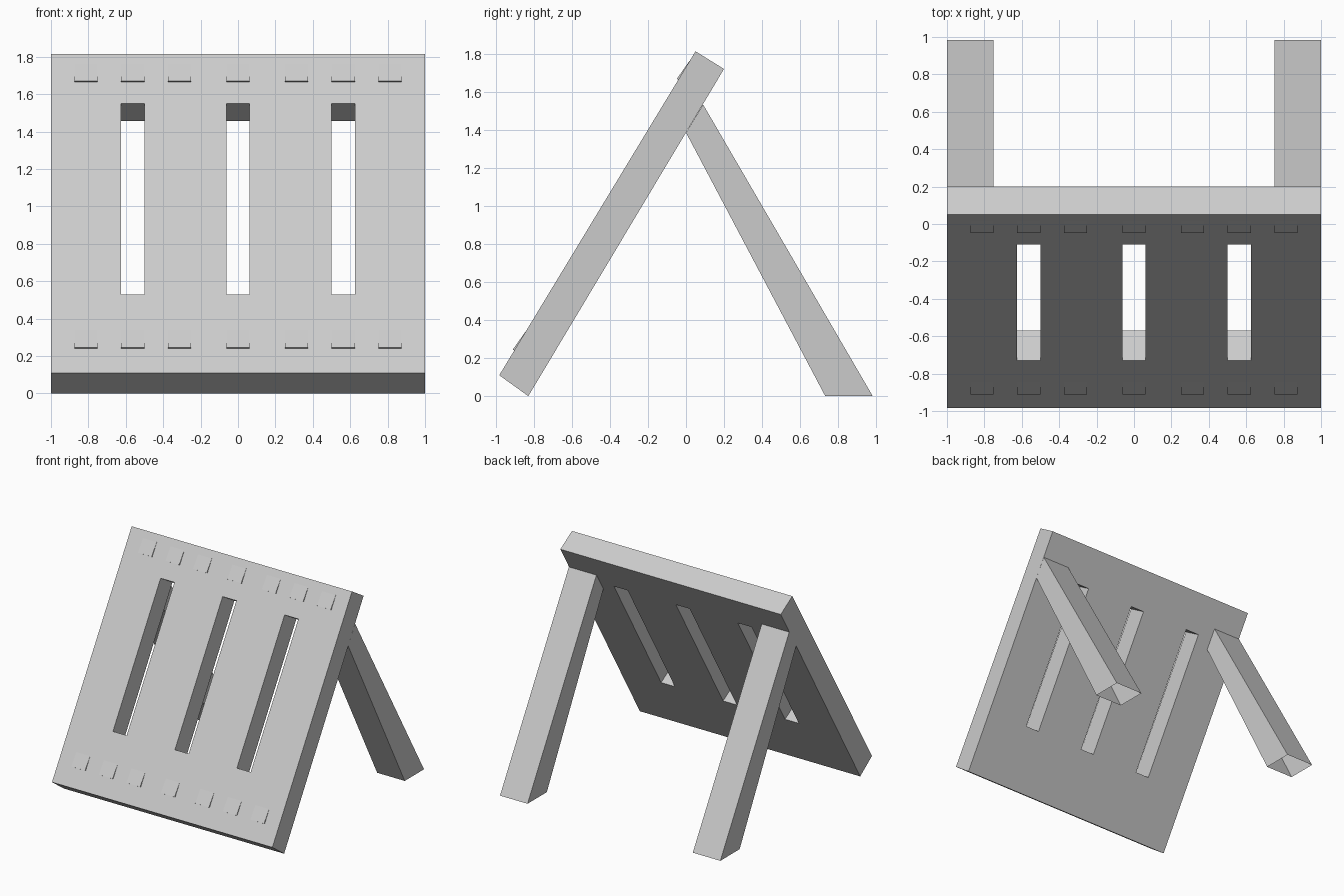
import bpy, bmesh
from mathutils import Vector

cube = bpy.data.objects.get("Cube")
if cube:
    bpy.data.objects.remove(cube, do_unlink=True)

grey = bpy.data.materials.new("light grey")
grey.use_nodes = True
COLOUR = (0.6, 0.6, 0.6, 1)
grey.diffuse_color = COLOUR
grey.node_tree.nodes["Principled BSDF"].inputs["Base Color"].default_value = COLOUR


def prism(name, profile, x0, x1, open_edges=()):
    """Extrude a (y, z) profile along x, leaving out the listed profile edges."""
    bm = bmesh.new()
    a = [bm.verts.new((x0, y, z)) for y, z in profile]
    b = [bm.verts.new((x1, y, z)) for y, z in profile]
    bm.faces.new(a)
    bm.faces.new(b[::-1])
    n = len(profile)
    for i in range(n):
        if i not in open_edges:
            j = (i + 1) % n
            bm.faces.new((a[j], a[i], b[i], b[j]))
    bmesh.ops.recalc_face_normals(bm, faces=bm.faces)
    mesh = bpy.data.meshes.new(name)
    bm.to_mesh(mesh)
    bm.free()
    mesh.materials.append(grey)
    ob = bpy.data.objects.new(name, mesh)
    bpy.context.collection.objects.link(ob)
    return ob


# Leaning panel
low, high = Vector((-0.983, 0.11)), Vector((0.05, 1.815))
along = (high - low).normalized()
out = Vector((-along.y, along.x))
panel = prism("panel", [low, (-0.83, 0), (0.2, 1.722), high], -1, 1)


def on_face(z, offset=0):
    """Point on the panel's front at height z, moved out by offset."""
    return low + along * ((z - low.y) / along.y) + out * offset


# Three slots cut square through the panel
for x in (-0.5625, 0, 0.5625):
    slot = [on_face(0.53, 0.1), on_face(1.55, 0.1), on_face(1.55, -0.3), on_face(0.53, -0.3)]
    slot = [Vector(p) for p in slot]
    cutter = prism("slot_cutter", slot, x - 0.0625, x + 0.0625)
    cutter.hide_render = True
    cutter.hide_set(True)
    mod = panel.modifiers.new("slot", 'BOOLEAN')
    mod.operation = 'DIFFERENCE'
    mod.solver = 'EXACT'
    mod.object = cutter

# Apply the cuts, then drop the cutters
bpy.context.view_layer.update()
cut_mesh = bpy.data.meshes.new_from_object(panel.evaluated_get(bpy.context.evaluated_depsgraph_get()))
panel.modifiers.clear()
panel.data = cut_mesh
for ob in [o for o in bpy.data.objects if o.name.startswith("slot_cutter")]:
    bpy.data.objects.remove(ob, do_unlink=True)

# Two rows of small wedge tabs, proud at their lower edge
for row, z in (("lower", 0.24), ("upper", 1.665)):
    for x in (-0.8125, -0.5625, -0.3125, 0, 0.3125, 0.5625, 0.8125):
        foot = on_face(z)
        tab = [foot - out * 0.01, foot + out * 0.009,
               foot + along * 0.115 + out * 0.001, foot + along * 0.115 - out * 0.01]
        prism(row + "_tab", tab, x - 0.0625, x + 0.0625)

# Rear legs, hollow at the foot
leg = [(0.733, 0), (0.983, 0), (0.09, 1.535), (0, 1.387)]
for side, x0 in (("right", -1), ("left", 0.75)):
    prism(side + "_rear_leg", leg, x0, x0 + 0.25, open_edges=(0,))
